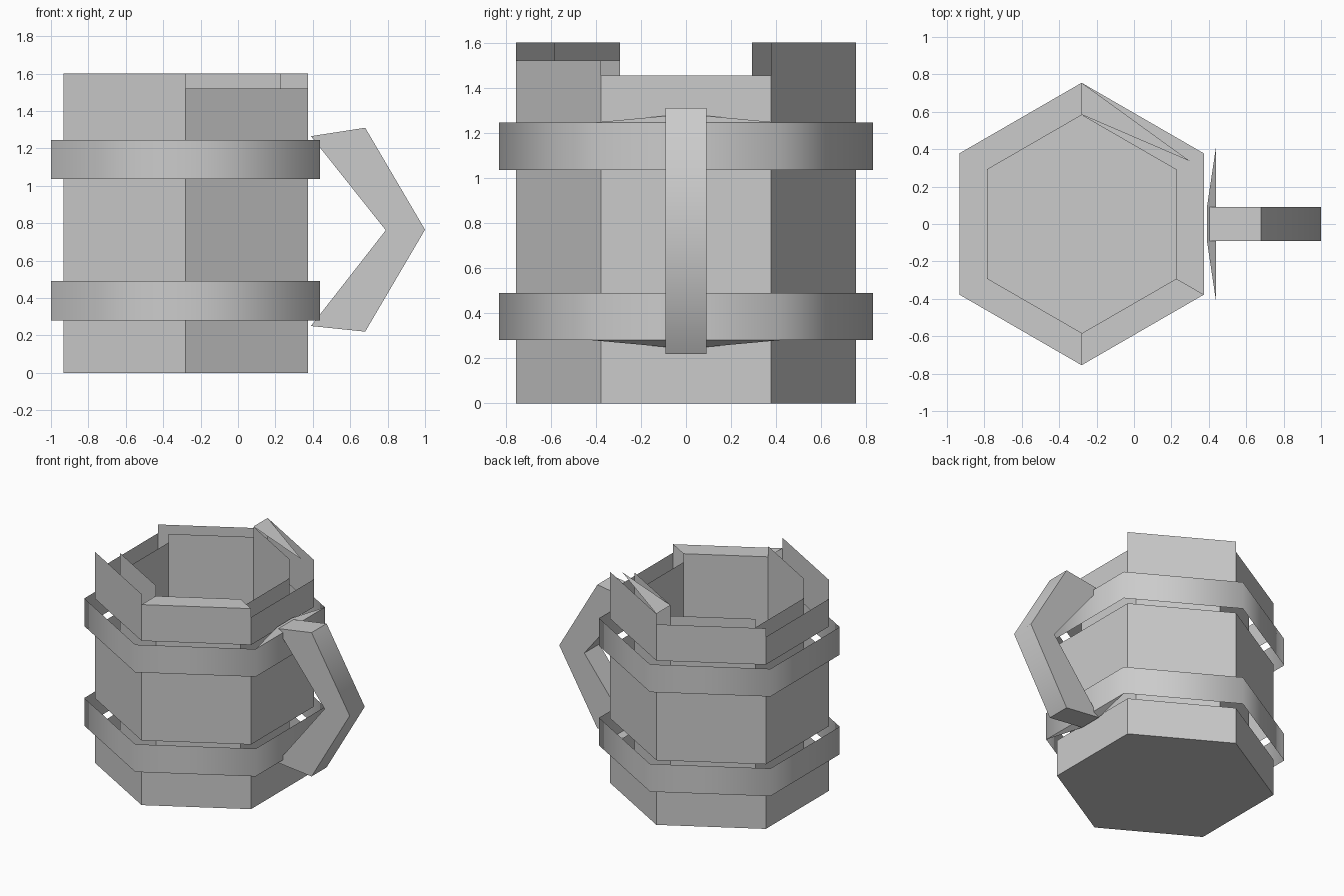
import bpy, bmesh, math
from mathutils import Vector

cube = bpy.data.objects.get("Cube")
if cube:
    bpy.data.objects.remove(cube, do_unlink=True)

grey = bpy.data.materials.new("plain grey")
grey.use_nodes = True
colour = (0.6, 0.6, 0.6, 1)
grey.diffuse_color = colour
grey.node_tree.nodes["Principled BSDF"].inputs["Base Color"].default_value = colour

CENTRE_X = -0.28
OUTER, INNER, BAND = 0.755, 0.585, 0.83
FLOOR = 0.15
# Rim height of each side, counter-clockwise from the front corner
RIM = [1.52, 1.455, 1.6, 1.52, 1.455, 1.6]
BANDS = {"lower": (0.28, 0.49), "upper": (1.035, 1.245)}


def corner(radius, k, z):
    a = math.radians(60 * k - 90)
    return Vector((CENTRE_X + radius * math.cos(a), radius * math.sin(a), z))


def wall(radius, k, low, high):
    return [corner(radius, k, low), corner(radius, k + 1, low),
            corner(radius, k + 1, high), corner(radius, k, high)]


def build(name, faces, smooth=False):
    mesh = bpy.data.meshes.new(name)
    bm = bmesh.new()
    for points in faces:
        bm.faces.new([bm.verts.new(p) for p in points])
    bmesh.ops.remove_doubles(bm, verts=bm.verts, dist=0.0005)
    bm.to_mesh(mesh)
    bm.free()
    mesh.materials.append(grey)
    obj = bpy.data.objects.new(name, mesh)
    bpy.context.collection.objects.link(obj)
    if smooth:
        bpy.ops.object.select_all(action="DESELECT")
        obj.select_set(True)
        bpy.context.view_layer.objects.active = obj
        bpy.ops.object.shade_smooth_by_angle(angle=math.radians(65))
    return obj


# Outer shell: six staves with open slots behind the bands
shell = [[corner(OUTER, -k, 0) for k in range(6)]]
for k, top in enumerate(RIM):
    for low, high in ((0, BANDS["lower"][0]),
                      (BANDS["lower"][1], BANDS["upper"][0]),
                      (BANDS["upper"][1], top)):
        shell.append(wall(OUTER, k, low, high))
build("outer_shell", shell)

# Inner lining and floor
lining = [wall(INNER, k, FLOOR, top)[::-1] for k, top in enumerate(RIM)]
lining.append([corner(INNER, k, FLOOR) for k in range(6)])
build("inner_lining", lining)

# Rim caps: one whole side at the front, a sliver at the back
build("front_rim_cap", [[corner(OUTER, 0, RIM[0]), corner(OUTER, 1, RIM[0]),
                         corner(INNER, 1, RIM[0]), corner(INNER, 0, RIM[0])]])
tip = (corner(OUTER, 2, RIM[2]) + corner(INNER, 2, RIM[2])) / 2
build("back_rim_sliver", [[tip, corner(OUTER, 3, RIM[2]), corner(INNER, 3, RIM[2])]])

# Thin hoops standing off the shell, each with a flap toward the handle
for name, (low, high) in BANDS.items():
    build(name + "_band", [wall(BAND, k, low, high) for k in range(6)], smooth=True)
    edge, reach = (high, 0.03) if name == "upper" else (low, -0.03)
    flap = [corner(BAND, 1, edge), corner(BAND, 2, edge),
            Vector((0.39, 0.09, edge + reach)), Vector((0.39, -0.09, edge + reach))]
    build(name + "_handle_flap", [flap if name == "upper" else flap[::-1]])

# Angular handle: a bent profile given width
profile = [(0.39, 0.25), (0.68, 0.22), (1.0, 0.765),
           (0.68, 1.31), (0.39, 1.265), (0.79, 0.762)]
near = [Vector((x, -0.09, z)) for x, z in profile]
far = [Vector((x, 0.09, z)) for x, z in profile]
handle = []
for i in range(len(profile)):
    j = (i + 1) % len(profile)
    handle.append([near[j], near[i], far[i], far[j]])
for half in ((0, 1, 2, 5), (5, 2, 3, 4)):
    handle.append([near[i] for i in half])
    handle.append([far[i] for i in reversed(half)])
handle_obj = build("handle", handle)
bm = bmesh.new()
bm.from_mesh(handle_obj.data)
bmesh.ops.recalc_face_normals(bm, faces=bm.faces)
bm.to_mesh(handle_obj.data)
bm.free()
bpy.ops.object.select_all(action="DESELECT")
handle_obj.select_set(True)
bpy.context.view_layer.objects.active = handle_obj
bpy.ops.object.shade_smooth_by_angle(angle=math.radians(65))
